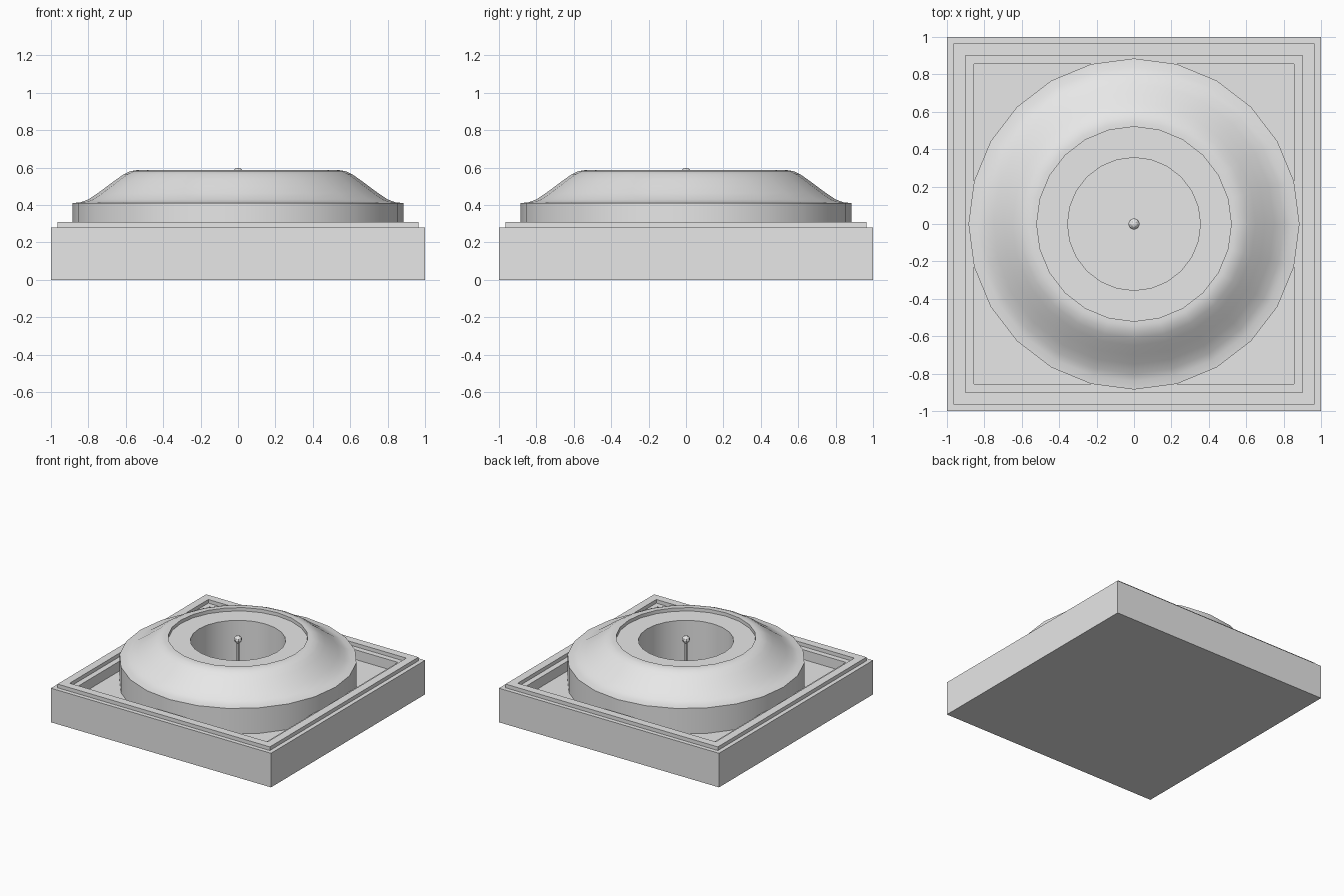
import bpy
import bmesh
from math import cos, sin, pi, sqrt, radians

cube = bpy.data.objects.get("Cube")
if cube:
    bpy.data.objects.remove(cube, do_unlink=True)

grey = bpy.data.materials.new("light grey")
grey.use_nodes = True
grey.diffuse_color = (0.8, 0.8, 0.8, 1)
grey.node_tree.nodes["Principled BSDF"].inputs["Base Color"].default_value = (0.8, 0.8, 0.8, 1)


def finish(name, bm, smooth):
    """Turn a bmesh into a named object, smooth where wanted."""
    bmesh.ops.recalc_face_normals(bm, faces=bm.faces)
    mesh = bpy.data.meshes.new(name)
    bm.to_mesh(mesh)
    bm.free()
    mesh.materials.append(grey)
    obj = bpy.data.objects.new(name, mesh)
    bpy.context.collection.objects.link(obj)
    if smooth:
        bpy.ops.object.select_all(action='DESELECT')
        obj.select_set(True)
        bpy.context.view_layer.objects.active = obj
        bpy.ops.object.shade_smooth_by_angle(angle=radians(35))
    return obj


def lathe(name, profile, sides, closed=False, turn=0.0, scale=1.0, smooth=True):
    """Revolve a (radius, height) profile; points on the axis become caps."""
    bm = bmesh.new()
    rings = []
    for r, z in profile:
        rings.append([bm.verts.new((scale * r * cos(turn + 2 * pi * i / sides),
                                    scale * r * sin(turn + 2 * pi * i / sides), z))
                      for i in range(sides)])
    pairs = list(zip(rings, rings[1:]))
    if closed:
        pairs.append((rings[-1], rings[0]))
    else:
        bm.faces.new(rings[0])
        bm.faces.new(rings[-1])
    for low, high in pairs:
        for i in range(sides):
            j = (i + 1) % sides
            bm.faces.new((low[i], low[j], high[j], high[i]))
    return finish(name, bm, smooth)


FLOOR = 0.2

# Square tray: stepped rim around a sunken floor
lathe("square_tray",
      [(1, 0), (1, 0.28), (0.965, 0.28), (0.965, 0.31), (0.9, 0.31),
       (0.9, 0.28), (0.855, 0.28), (0.855, FLOOR)],
      4, turn=pi / 4, scale=sqrt(2), smooth=False)

# Round body: upright drum, flowing shoulder, recessed lip and central well
shoulder = [(0.885, 0.41), (0.84, 0.415), (0.8, 0.43), (0.75, 0.463), (0.7, 0.5),
            (0.65, 0.537), (0.61, 0.565), (0.575, 0.581), (0.545, 0.586)]
lathe("round_body",
      [(0.355, FLOOR), (0.885, FLOOR)] + shoulder +
      [(0.52, 0.586), (0.52, 0.558), (0.355, 0.558)],
      24, closed=True)

# Thin central rod with a small ball on top
lathe("center_rod", [(0.011, FLOOR), (0.011, 0.55)], 8)
bm = bmesh.new()
bmesh.ops.create_uvsphere(bm, u_segments=8, v_segments=6, radius=0.031)
bmesh.ops.translate(bm, verts=bm.verts, vec=(0, 0, 0.567))
finish("rod_ball", bm, False)
